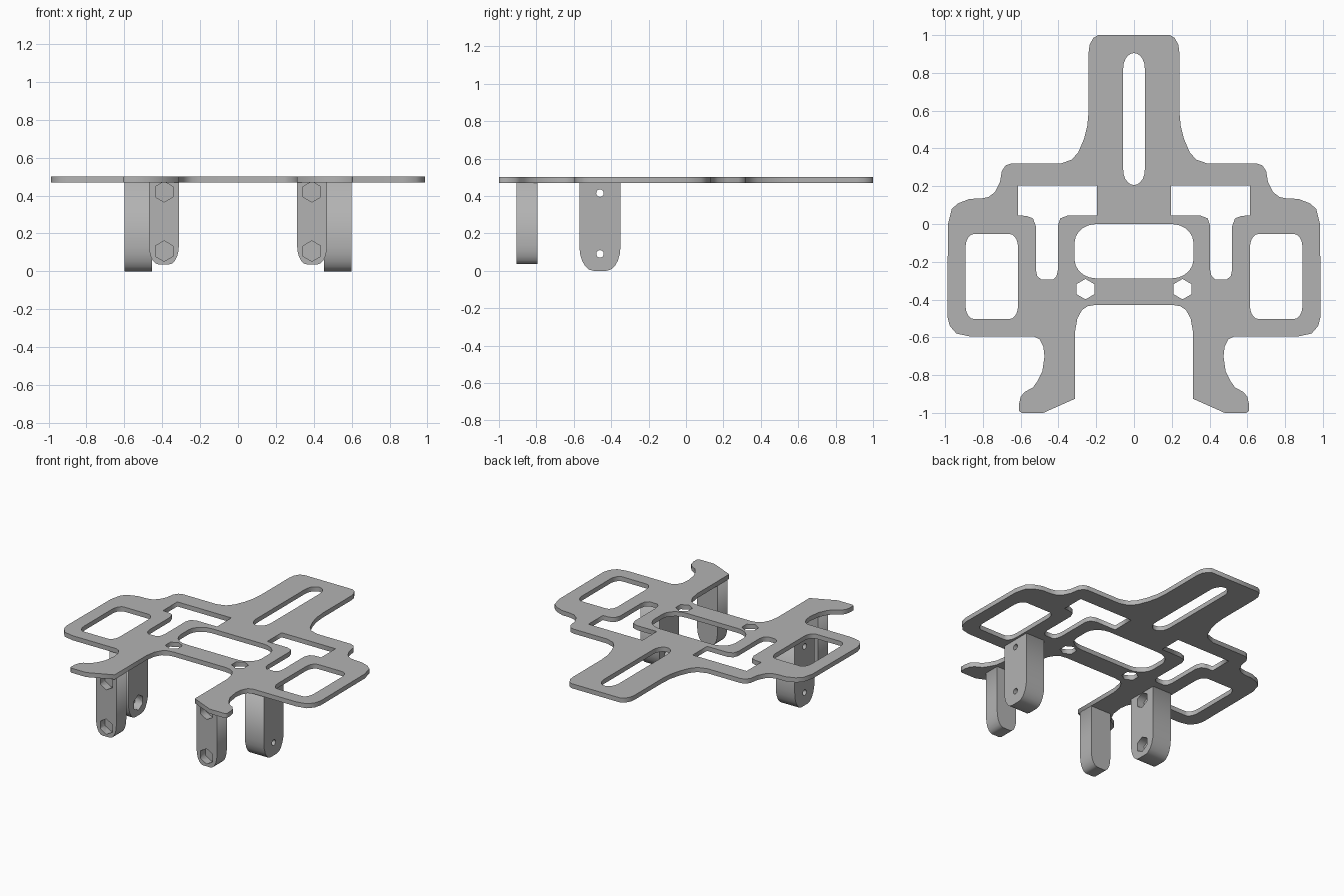
import bpy, bmesh, math

if "Cube" in bpy.data.objects:
    bpy.data.objects.remove(bpy.data.objects["Cube"])

grey = bpy.data.materials.new("plain grey")
grey.diffuse_color = (0.45, 0.45, 0.45, 1)
grey.use_nodes = True
grey.node_tree.nodes["Principled BSDF"].inputs["Base Color"].default_value = grey.diffuse_color


def prism(name, loops, lo, hi, axis):
    """Extrude flat outlines (later loops are holes) from lo to hi along an axis."""
    cu = bpy.data.curves.new(name, 'CURVE')
    cu.dimensions, cu.fill_mode, cu.extrude = '2D', 'BOTH', (hi - lo) / 2
    for pts in loops:
        sp = cu.splines.new('POLY')
        sp.points.add(len(pts) - 1)
        for p, (u, v) in zip(sp.points, pts):
            p.co = (u, v, 0, 1)
        sp.use_cyclic_u = True
    tmp = bpy.data.objects.new(name, cu)
    bpy.context.collection.objects.link(tmp)
    bpy.context.view_layer.update()
    me = bpy.data.meshes.new_from_object(
        tmp.evaluated_get(bpy.context.evaluated_depsgraph_get()))
    bpy.data.objects.remove(tmp)
    bm = bmesh.new()
    bm.from_mesh(me)
    mid = (lo + hi) / 2
    for vert in bm.verts:
        u, v, w = vert.co
        w += mid
        vert.co = {'X': (w, u, v), 'Y': (u, w, v), 'Z': (u, v, w)}[axis]
    bmesh.ops.remove_doubles(bm, verts=bm.verts, dist=1e-4)
    bmesh.ops.recalc_face_normals(bm, faces=bm.faces)
    bm.to_mesh(me)
    bm.free()
    me.materials.clear()
    me.materials.append(grey)
    ob = bpy.data.objects.new(name, me)
    bpy.context.collection.objects.link(ob)
    return ob


def rounded(x0, x1, y0, y1, rx, ry, top=True, n=5):
    """Rectangle with elliptical corners; the top corners can stay square."""
    pts = []
    for k, (x, y) in enumerate([(x1 - rx, y1 - ry), (x0 + rx, y1 - ry),
                                (x0 + rx, y0 + ry), (x1 - rx, y0 + ry)]):
        if k < 2 and not top:
            pts.append(((x1, x0)[k], y1))
            continue
        for i in range(n + 1):
            a = math.pi / 2 * (k + i / n)
            pts.append((x + rx * math.cos(a), y + ry * math.sin(a)))
    return pts


def ngon(x, y, r, n):
    return [(x + r * math.sin(2 * math.pi * i / n), y + r * math.cos(2 * math.pi * i / n))
            for i in range(n)]


def flip(pts):
    return [(-x, y) for x, y in reversed(pts)]


def cut(ob, cutter):
    mod = ob.modifiers.new("cut", 'BOOLEAN')
    mod.operation, mod.solver, mod.object = 'DIFFERENCE', 'EXACT', cutter
    bpy.context.view_layer.objects.active = ob
    bpy.ops.object.modifier_apply(modifier=mod.name)
    bpy.data.objects.remove(cutter)


# Plate: right half of the outline, mirrored
half = [(0.19, 1), (0.215, 0.985), (0.235, 0.95), (0.24, 0.91), (0.24, 0.6),
        (0.247, 0.52), (0.265, 0.45), (0.295, 0.38), (0.33, 0.34), (0.39, 0.32),
        (0.65, 0.32), (0.68, 0.31), (0.70, 0.28), (0.71, 0.22), (0.735, 0.17),
        (0.77, 0.143), (0.81, 0.135), (0.87, 0.133), (0.93, 0.11), (0.965, 0.08),
        (0.985, 0.0), (0.988, -0.49), (0.975, -0.54), (0.94, -0.58), (0.87, -0.595),
        (0.53, -0.595), (0.50, -0.61), (0.48, -0.65), (0.474, -0.70), (0.485, -0.78),
        (0.51, -0.83), (0.535, -0.865), (0.58, -0.89), (0.60, -0.915), (0.608, -0.95),
        (0.608, -0.99), (0.595, -1), (0.48, -1), (0.312, -0.925), (0.312, -0.57),
        (0.30, -0.50), (0.275, -0.455), (0.245, -0.435), (0.20, -0.428)]

# Plate openings on the right side
window = [(0.195, 0.205), (0.615, 0.205), (0.615, 0.045), (0.57, 0.043), (0.535, 0.03),
          (0.52, -0.01), (0.52, -0.24), (0.513, -0.275), (0.49, -0.295), (0.43, -0.295),
          (0.41, -0.275), (0.402, -0.24), (0.402, -0.005), (0.39, 0.03), (0.35, 0.045),
          (0.195, 0.045)]
side_holes = [window, rounded(0.614, 0.892, -0.503, -0.053, 0.045, 0.07),
              ngon(0.257, -0.345, 0.054, 6)]
holes = side_holes + [flip(h) for h in side_holes]
holes += [rounded(-0.057, 0.057, 0.206, 0.905, 0.057, 0.08),
          rounded(-0.315, 0.315, -0.288, 0.0, 0.115, 0.1)]
prism("plate", [half + flip(half)] + holes, 0.468, 0.5, 'Z')

# Front legs: blind hexagonal pockets in the front
front = prism("front_legs", [rounded(0.312, 0.47, 0.037, 0.47, 0.05, 0.1, False)],
              -0.905, -0.795, 'Y')
for z in (0.42, 0.107):
    cut(front, prism("cutter", [ngon(0.39, z, 0.054, 6)], -0.95, -0.85, 'Y'))

# Side legs: hexagonal pockets inside, bolt holes through
side = prism("side_legs", [rounded(-0.57, -0.35, 0.0, 0.47, 0.075, 0.13, False)],
             0.453, 0.6, 'X')
for z in (0.415, 0.09):
    cut(side, prism("cutter", [ngon(-0.46, z, 0.054, 6)], 0.4, 0.51, 'X'))
    cut(side, prism("cutter", [ngon(-0.46, z, 0.02, 16)], 0.4, 0.7, 'X'))

for leg in (front, side):
    leg.modifiers.new("mirror", 'MIRROR')
